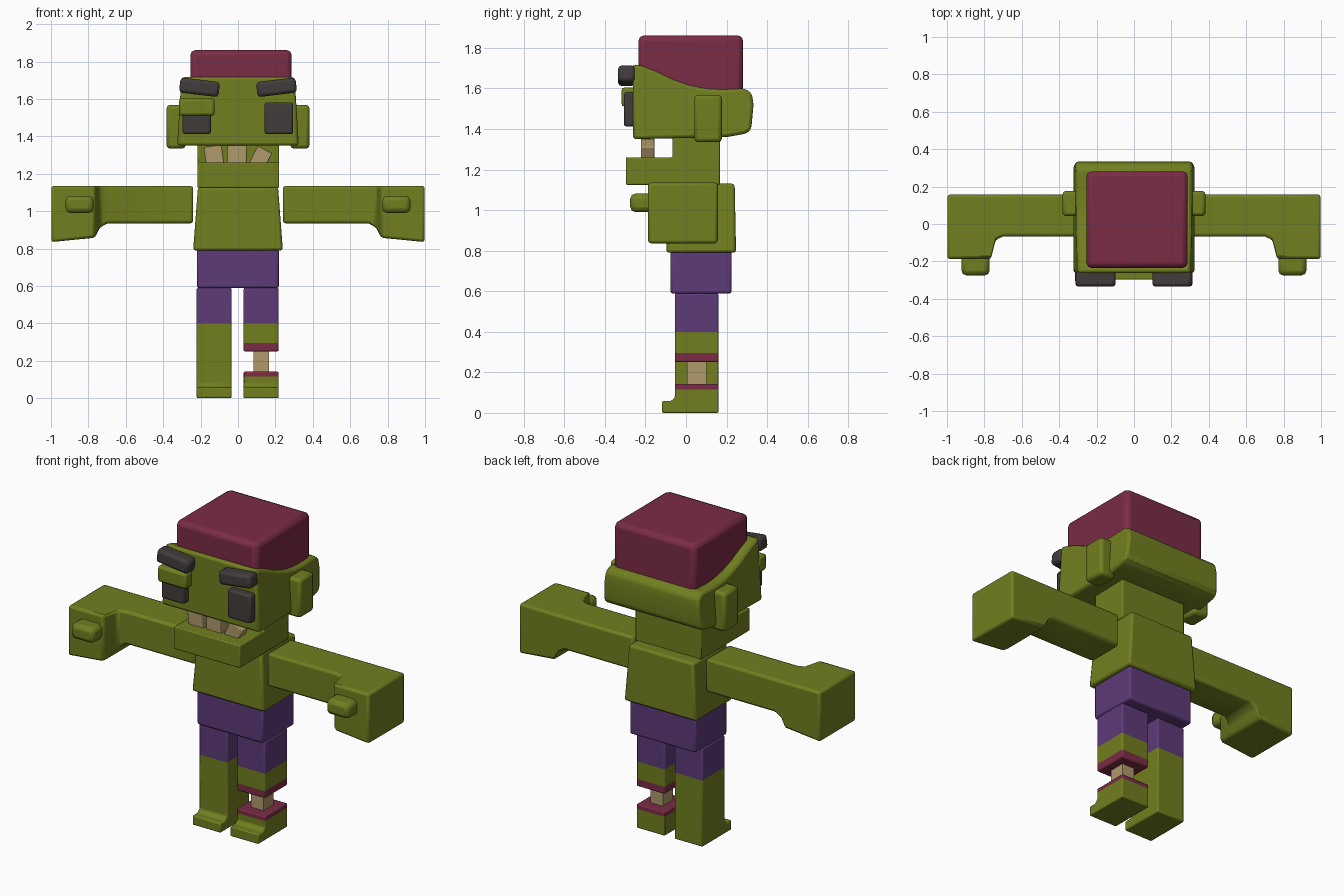
import bpy, bmesh, math
from mathutils import Matrix, Vector

if "Cube" in bpy.data.objects:
    bpy.data.objects.remove(bpy.data.objects["Cube"])


def material(name, rgb):
    m = bpy.data.materials.new(name)
    m.diffuse_color = (*rgb, 1)
    m.use_nodes = True
    m.node_tree.nodes["Principled BSDF"].inputs["Base Color"].default_value = m.diffuse_color
    return m


GREEN = material("green skin", (0.165, 0.212, 0.014))
PURPLE = material("purple cloth", (0.112, 0.043, 0.19))
MAROON = material("maroon flesh", (0.195, 0.025, 0.06))
DARK = material("charcoal", (0.055, 0.046, 0.045))
BONE = material("bone", (0.43, 0.32, 0.145))


def finish(bm, name, mats, bevel, rule=None, segments=2):
    """Turn a bmesh into a softly bevelled object; rule picks a material by face centre."""
    bmesh.ops.recalc_face_normals(bm, faces=bm.faces)
    if rule:
        for f in bm.faces:
            f.material_index = rule(f.calc_center_median())
    me = bpy.data.meshes.new(name)
    bm.to_mesh(me)
    bm.free()
    for m in mats:
        me.materials.append(m)
    ob = bpy.data.objects.new(name, me)
    bpy.context.collection.objects.link(ob)
    if bevel:
        mod = ob.modifiers.new("soft edges", 'BEVEL')
        mod.width, mod.segments = bevel, segments
        mod.limit_method, mod.angle_limit = 'ANGLE', math.radians(28)
    bpy.ops.object.select_all(action='DESELECT')
    ob.select_set(True)
    bpy.context.view_layer.objects.active = ob
    bpy.ops.object.shade_smooth_by_angle(angle=math.radians(35))
    return ob


def box(name, x, y, z, mat, bevel=0.012, tilt=0):
    """Box from axis ranges, tilted in degrees about the y axis."""
    bm = bmesh.new()
    bmesh.ops.create_cube(bm, size=1)
    mid = Vector([sum(r) / 2 for r in (x, y, z)])
    size = [abs(r[1] - r[0]) for r in (x, y, z)]
    bm.transform(Matrix.Translation(mid) @ Matrix.Rotation(math.radians(tilt), 4, 'Y')
                 @ Matrix.Diagonal((*size, 1)))
    return finish(bm, name, [mat], bevel)


def prism(profile, x0, x1):
    """Extrude a (y, z) outline from x0 to x1."""
    bm = bmesh.new()
    f = bm.faces.new([bm.verts.new((x0, y, z)) for y, z in profile])
    ext = bmesh.ops.extrude_face_region(bm, geom=[f])
    bmesh.ops.translate(bm, vec=(x1 - x0, 0, 0),
                        verts=[v for v in ext['geom'] if isinstance(v, bmesh.types.BMVert)])
    return bm


def loft(rings):
    """Skin a list of four-cornered sections."""
    bm = bmesh.new()
    rings = [[bm.verts.new(p) for p in r] for r in rings]
    for a, b in zip(rings, rings[1:]):
        for i in range(4):
            bm.faces.new((a[i], a[(i + 1) % 4], b[(i + 1) % 4], b[i]))
    bm.faces.new(rings[0])
    bm.faces.new(rings[-1])
    return bm


def cut(bm, *heights):
    for h in heights:
        bmesh.ops.bisect_plane(bm, geom=bm.verts[:] + bm.edges[:] + bm.faces[:],
                               plane_co=(0, 0, h), plane_no=(0, 0, 1))


# Head: side outline with a scooped top, narrowing towards the crown
head_outline = [(-0.262, 1.72), (-0.22, 1.712), (-0.15, 1.685), (-0.06, 1.642), (0.02, 1.615),
                (0.10, 1.599), (0.18, 1.595), (0.29, 1.60), (0.325, 1.575), (0.333, 1.52),
                (0.322, 1.40), (0.30, 1.378), (0.20, 1.36), (-0.262, 1.35)]
bm = prism(head_outline, -0.325, 0.325)
for v in bm.verts:
    v.co.x *= 1 - 0.07 * (v.co.z - 1.36) / 0.36
finish(bm, "head", [GREEN], 0.018)

# Exposed brain sunk into the head
box("brain", (-0.255, 0.287), (-0.235, 0.282), (1.50, 1.862), MAROON, 0.028)

# Neck and protruding lower jaw
finish(prism([(-0.297, 1.125), (0.167, 1.125), (0.167, 1.40), (-0.067, 1.40),
              (-0.067, 1.26), (-0.297, 1.26)], -0.217, 0.22), "neck_and_jaw", [GREEN], 0.006)

# Crooked teeth
for i, (x0, x1, top, tilt) in enumerate([(-0.177, -0.08, 1.35, -8), (-0.057, 0.045, 1.365, 0),
                                         (0.078, 0.165, 1.335, 26)]):
    box(f"tooth_{i + 1}", (x0, x1), (-0.222, -0.155), (1.235, top), BONE, 0.004, tilt)

# Eyes, drooping lid and slanted brows
box("eye_right", (0.142, 0.295), (-0.306, -0.24), (1.412, 1.582), DARK, 0.012)
box("eye_left", (-0.297, -0.145), (-0.306, -0.24), (1.412, 1.57), DARK, 0.012)
box("drooping_eyelid", (-0.315, -0.125), (-0.318, -0.24), (1.51, 1.605), GREEN, 0.015)
for s, side in ((1, "right"), (-1, "left")):
    box(f"brow_{side}", (s * 0.10, s * 0.312), (-0.335, -0.25), (1.622, 1.703), DARK, 0.018, -7 * s)
    box(f"ear_{side}", (s * 0.28, s * 0.382), (0.042, 0.177), (1.335, 1.568), GREEN, 0.018)

    # Arm swelling forwards and downwards into a block hand: x, front y, bottom z
    stations = [(0.24, -0.067, 0.935), (0.70, -0.067, 0.935), (0.74, -0.085, 0.91),
                (0.765, -0.187, 0.858), (0.998, -0.187, 0.835)]
    rings = [[(s * x, y, z), (s * x, 0.157, z), (s * x, 0.157, 1.135), (s * x, y, 1.135)]
             for x, y, z in stations]
    finish(loft(rings), f"arm_{side}", [GREEN], 0.014)
    box(f"thumb_{side}", (s * 0.772, s * 0.922), (-0.275, -0.15), (0.99, 1.082), GREEN, 0.026)

# Torso flaring slightly towards the waist
rings = [[(-w, y0, z), (w, y0, z), (w, y1, z), (-w, y1, z)]
         for z, w, y0, y1 in ((0.79, 0.24, -0.098, 0.247), (1.13, 0.214, -0.085, 0.24))]
finish(loft(rings), "torso", [GREEN], 0.014)
box("shorts", (-0.22, 0.218), (-0.077, 0.225), (0.588, 0.80), PURPLE, 0.012)

# Whole left leg with a foot, coloured by height
foot = [(0.16, 0.0), (-0.118, 0.0), (-0.118, 0.058), (-0.075, 0.058), (-0.055, 0.075)]
bm = prism(foot + [(-0.055, 0.59), (0.16, 0.59)], -0.221, -0.034)
cut(bm, 0.40)
finish(bm, "leg_left", [GREEN, PURPLE], 0.008, lambda c: int(c.z > 0.40))

# Severed right leg: upper part, bone and foot stump
bm = prism([(-0.055, 0.25), (-0.055, 0.59), (0.16, 0.59), (0.16, 0.25)], 0.03, 0.217)
cut(bm, 0.295, 0.40)
finish(bm, "leg_right_upper", [GREEN, PURPLE, MAROON], 0.008,
       lambda c: 1 if c.z > 0.40 else 2 if c.z < 0.295 else 0)
box("shin_bone", (0.084, 0.166), (0.005, 0.10), (0.12, 0.27), BONE, 0)
bm = prism(foot + [(-0.055, 0.142), (0.16, 0.142)], 0.03, 0.217)
cut(bm, 0.116)
finish(bm, "leg_right_foot", [GREEN, MAROON], 0.006, lambda c: int(c.z > 0.116))
